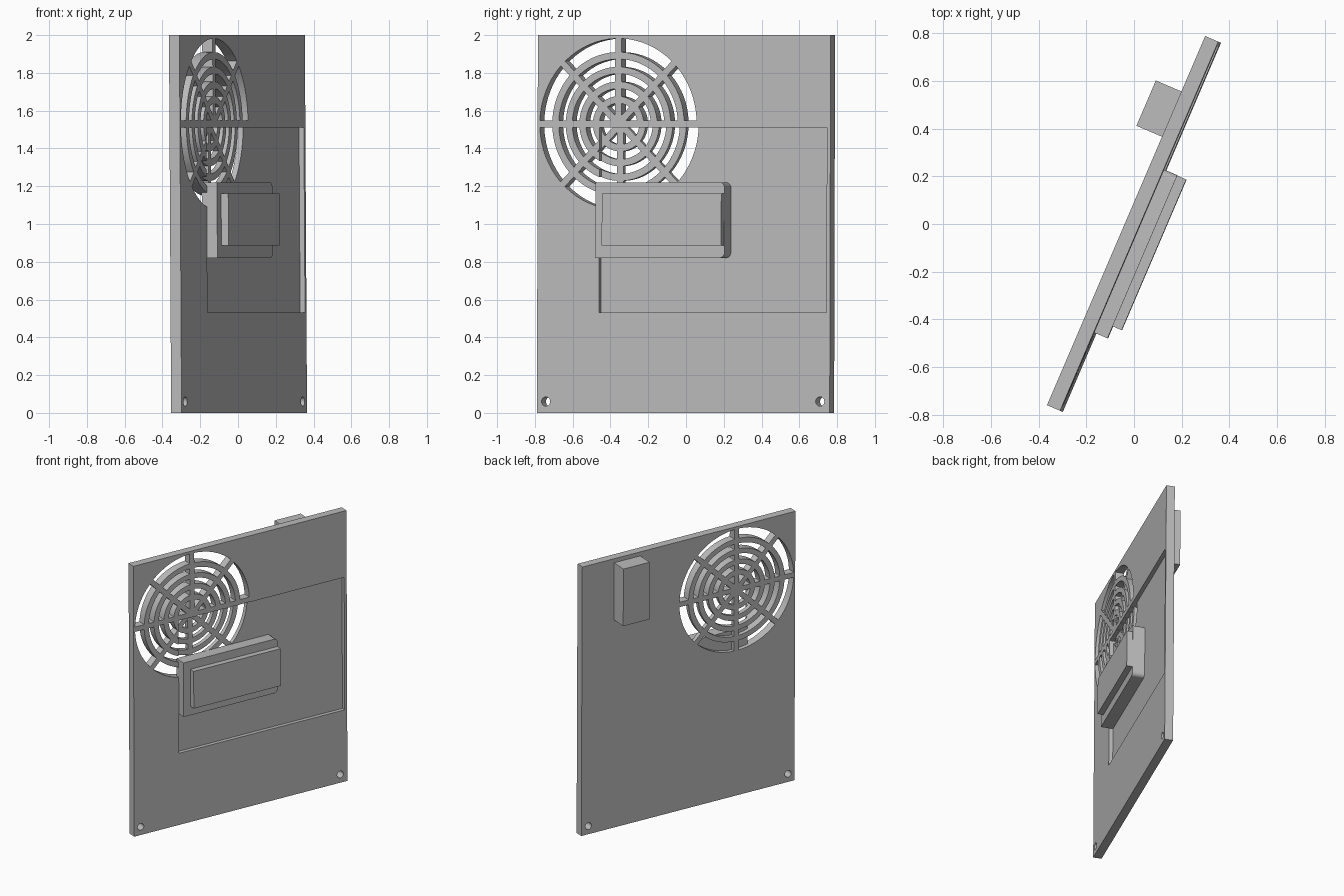
import bpy, bmesh, math
from mathutils import Matrix

cube = bpy.data.objects.get("Cube")
if cube:
    bpy.data.objects.remove(cube, do_unlink=True)

grey = bpy.data.materials.new("panel_grey")
grey.use_nodes = True
grey.diffuse_color = (0.5, 0.5, 0.5, 1)
grey.node_tree.nodes["Principled BSDF"].inputs["Base Color"].default_value = (0.5, 0.5, 0.5, 1)

# The whole panel is turned about z and leans back very slightly
POSE = (Matrix.Rotation(math.radians(66.8), 4, 'Z') @ Matrix.Translation((0, 0, 1))
        @ Matrix.Rotation(math.radians(-0.36), 4, 'X') @ Matrix.Translation((0, 0, -1)))


def prisms(name, outlines, back, front):
    """Extrude (u, z) outlines between two depths; the front is towards local -y."""
    bm = bmesh.new()
    for outline in outlines:
        face = bm.faces.new([bm.verts.new((u, -back, z)) for u, z in outline])
        new = bmesh.ops.extrude_face_region(bm, geom=[face])["geom"]
        verts = [g for g in new if isinstance(g, bmesh.types.BMVert)]
        bmesh.ops.translate(bm, verts=verts, vec=(0, back - front, 0))
    bmesh.ops.recalc_face_normals(bm, faces=bm.faces)
    mesh = bpy.data.meshes.new(name)
    bm.to_mesh(mesh)
    bm.free()
    mesh.materials.append(grey)
    obj = bpy.data.objects.new(name, mesh)
    bpy.context.collection.objects.link(obj)
    obj.matrix_world = POSE
    return obj


def rect(u0, u1, z0, z1):
    return [(u0, z0), (u1, z0), (u1, z1), (u0, z1)]


def arc(cu, cz, r, a0, a1, steps):
    angles = [a0 + (a1 - a0) * i / steps for i in range(steps + 1)]
    return [(cu + r * math.cos(a), cz + r * math.sin(a)) for a in angles]


def activate(obj):
    bpy.ops.object.select_all(action='DESELECT')
    obj.select_set(True)
    bpy.context.view_layer.objects.active = obj


def cut(obj, cutter):
    cutter.hide_render = True
    mod = obj.modifiers.new("cut", 'BOOLEAN')
    mod.operation = 'DIFFERENCE'
    mod.solver = 'EXACT'
    mod.object = cutter
    activate(obj)
    bpy.ops.object.modifier_apply(modifier=mod.name)
    bpy.data.objects.remove(cutter, do_unlink=True)


# Back plate
plate = prisms("back_plate", [rect(-0.843, 0.843, 0, 2)], -0.03, 0.03)

# Fan grille: openings left between concentric rings and eight spokes
FAN_U, FAN_Z, HALF_SPOKE = -0.379, 1.53, 0.018
gaps = [(0.05, 0.109), (0.146, 0.187), (0.224, 0.265), (0.302, 0.343), (0.38, 0.452)]
openings = []
for inner, outer in gaps:
    for k in range(8):
        a, b = k * math.pi / 4, (k + 1) * math.pi / 4
        di, do = math.asin(HALF_SPOKE / inner), math.asin(HALF_SPOKE / outer)
        openings.append(arc(FAN_U, FAN_Z, outer, a + do, b - do, 8)
                        + arc(FAN_U, FAN_Z, inner, b - di, a + di, 8))
cut(plate, prisms("grille_cutter", openings, -0.1, 0.1))

# Shallow rectangular recess in the front
cut(plate, prisms("recess_cutter", [rect(-0.487, 0.823, 0.53, 1.51)], 0.002, 0.1))

# Screw holes in the lower corners
holes = [arc(u, 0.06, 0.025, 0, math.tau * 23 / 24, 23) for u in (-0.792, 0.787)]
cut(plate, prisms("screw_hole_cutter", holes, -0.1, 0.1))

# Connector housing, rounded at one end, with a raised block on it
R, END, LOW, HIGH = 0.03, 0.26, 0.82, 1.22
outline = ([(-0.485, LOW)] + arc(END - R, LOW + R, R, -math.pi / 2, 0, 6)
           + arc(END - R, HIGH - R, R, 0, math.pi / 2, 6) + [(-0.485, HIGH)])
housing = prisms("connector_housing", [outline], 0.0, 0.088)
prisms("connector_block", [rect(-0.43, 0.258, 0.885, 1.16)], 0.08, 0.129)

# Box on the rear face
prisms("rear_box", [rect(0.383, 0.59, 1.545, 1.97)], -0.147, -0.028)

for obj in (plate, housing):
    activate(obj)
    bpy.ops.object.shade_smooth_by_angle(angle=math.radians(30))
